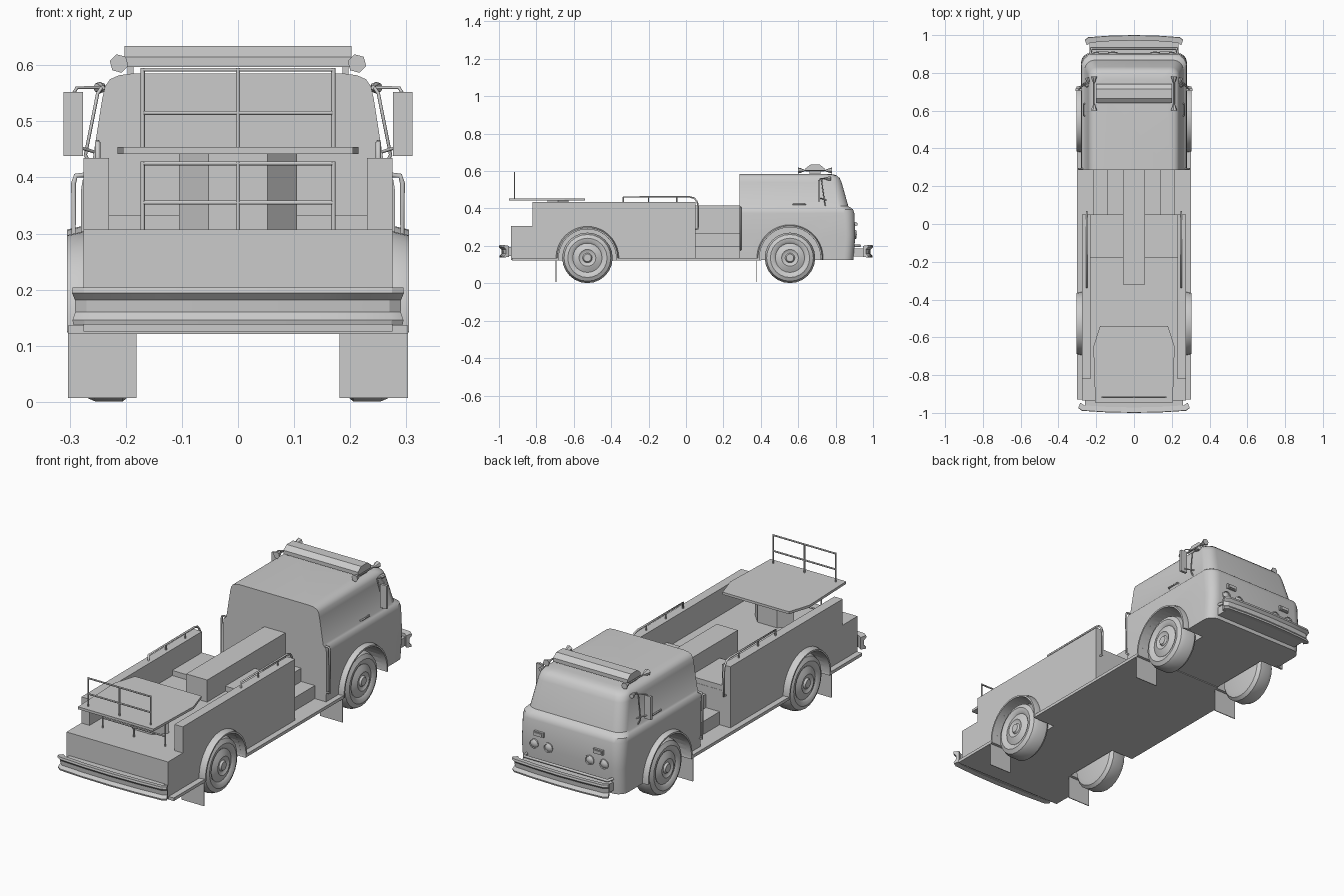
import bpy, bmesh
from math import sin, cos, pi, radians
from mathutils import Vector


def finish(name, bm, smooth=None):
    bmesh.ops.recalc_face_normals(bm, faces=bm.faces)
    me = bpy.data.meshes.new(name)
    bm.to_mesh(me)
    bm.free()
    ob = bpy.data.objects.new(name, me)
    bpy.context.collection.objects.link(ob)
    if smooth:
        shade(ob, smooth)
    return ob


def shade(ob, angle):
    activate(ob)
    bpy.ops.object.shade_smooth_by_angle(angle=radians(angle))


def activate(ob):
    bpy.ops.object.select_all(action='DESELECT')
    ob.select_set(True)
    bpy.context.view_layer.objects.active = ob


def loft(name, rings, smooth=None):
    bm = bmesh.new()
    vs = [[bm.verts.new(p) for p in r] for r in rings]
    n = len(rings[0])
    for a, b in zip(vs, vs[1:]):
        for i in range(n):
            j = (i + 1) % n
            bm.faces.new((a[i], a[j], b[j], b[i]))
    bm.faces.new(vs[0])
    bm.faces.new(vs[-1])
    return finish(name, bm, smooth)


def box(name, x0, x1, y0, y1, z0, z1):
    return loft(name, [[(x0, y0, z), (x1, y0, z), (x1, y1, z), (x0, y1, z)] for z in (z0, z1)])


def lathe(name, centre, axis, profile, n=24, smooth=35):
    # profile is (distance along axis, radius)
    d = Vector(axis).normalized()
    u = d.orthogonal().normalized()
    v = d.cross(u)
    c = Vector(centre)
    return loft(name, [[c + d * h + r * (u * cos(2 * pi * i / n) + v * sin(2 * pi * i / n))
                        for i in range(n)] for h, r in profile], smooth)


def tube(name, pts, r=0.004, sides=8):
    cu = bpy.data.curves.new(name, 'CURVE')
    cu.dimensions = '3D'
    cu.bevel_depth = r
    cu.bevel_resolution = sides // 4 - 1
    cu.use_fill_caps = True
    sp = cu.splines.new('POLY')
    sp.points.add(len(pts) - 1)
    for p, q in zip(sp.points, pts):
        p.co = (*q, 1)
    ob = bpy.data.objects.new(name, cu)
    bpy.context.collection.objects.link(ob)
    activate(ob)
    bpy.ops.object.convert(target='MESH')
    return bpy.context.object


AXLES = ((0.556, 0.175), (-0.527, 0.165))   # wheel centre y, arch radius
AZ = 0.136

# Cab: stacked rounded outlines, flat at the back
def cab_ring(z, hw, yf, r, back=0.285):
    ring = [(-hw, back, z), (hw, back, z)]
    for sx, a0 in ((1, 0), (-1, 90)):
        for k in range(7):
            a = radians(a0 + 15 * k)
            ring.append((sx * (hw - r) + r * cos(a), yf - r + r * sin(a), z))
    return ring

cab = loft('cab', [cab_ring(*s) for s in (
    (0.125, 0.278, 0.895, 0.05), (0.25, 0.28, 0.905, 0.05), (0.375, 0.28, 0.9, 0.055),
    (0.395, 0.277, 0.893, 0.055), (0.405, 0.268, 0.88, 0.055), (0.412, 0.262, 0.868, 0.055),
    (0.54, 0.242, 0.832, 0.05), (0.562, 0.237, 0.822, 0.05), (0.575, 0.228, 0.808, 0.05),
    (0.582, 0.212, 0.79, 0.05), (0.585, 0.19, 0.765, 0.05))], 35)

# Body base, floor lip and crew steps
base = box('body_base', -0.275, 0.275, -0.935, 0.05, 0.125, 0.307)
lip = box('floor_lip', -0.303, 0.303, -0.93, 0.4, 0.121, 0.136)
box('step_lower', -0.217, 0.217, 0.045, 0.29, 0.13, 0.2)
box('step_upper', -0.143, 0.143, 0.045, 0.29, 0.13, 0.265)
box('centre_box', -0.057, 0.057, -0.32, 0.29, 0.2, 0.415)

# Wheel wells cut from body, lip and cab
for i, (y, R) in enumerate(AXLES):
    for s in (-1, 1):
        cut = lathe('well_cutter', (0, y, AZ), (1, 0, 0), [(s * 0.18, R - 0.012), (s * 0.4, R - 0.012)], 40, None)
        cut.hide_render = True
        for ob in ((cab, lip) if i == 0 else (base, lip)):
            activate(ob)
            m = ob.modifiers.new('well', 'BOOLEAN')
            m.operation = 'DIFFERENCE'
            m.solver = 'EXACT'
            m.object = cut
            # wells must be the first modifier, before smoothing
            ob.modifiers.move(len(ob.modifiers) - 1, 0)
            bpy.ops.object.modifier_apply(modifier=m.name)
        bpy.data.objects.remove(cut)

wheel_profile = [(0.185, 0.001), (0.185, 0.1), (0.19, 0.122), (0.205, 0.135), (0.255, 0.135),
                 (0.278, 0.125), (0.288, 0.105), (0.285, 0.088), (0.277, 0.078), (0.288, 0.055),
                 (0.291, 0.045), (0.284, 0.034), (0.284, 0.026), (0.293, 0.02), (0.293, 0.001)]
for s in (-1, 1):
    for y, R in AXLES:
        # Wheel, fender arch and mud flap
        lathe('wheel', (0, y, 0.136), (s, 0, 0), wheel_profile, 24)
        rings = []
        for k in range(25):
            a = radians(-4 + 188 * k / 24)
            rings.append([(s * x, y + r * cos(a), AZ + r * sin(a)) for x, r in
                          ((0.262, R - 0.012), (0.305, R - 0.012), (0.305, R - 0.004), (0.275, R + 0.003), (0.262, R))])
        loft('fender', rings, 30)
        yf = y - R - 0.003
        box('mud_flap', *sorted((s * 0.181, s * 0.303)), yf - 0.002, yf + 0.002, 0.007, 0.123)

    # Side wall, seat and grab rail
    box('side_wall', *sorted((s * 0.23, s * 0.275)), -0.82, 0.05, 0.306, 0.435)
    box('crew_seat', *sorted((s * 0.056, s * 0.231)), -0.18, 0.049, 0.3, 0.332)
    x = s * 0.25
    tube('side_rail', [(x, -0.335, 0.43), (x, -0.335, 0.462), (x, 0.02, 0.462), (x, 0.045, 0.455), (x, 0.06, 0.435),
                       (x, 0.065, 0.41), (x, 0.065, 0.29), (x, 0.045, 0.29)], 0.005)
    for y in (-0.2, -0.05):
        tube('rail_post', [(x, y, 0.43), (x, y, 0.462)], 0.004)

    # Vertical handle behind the door, and door handle
    tube('cab_handle', [(s * 0.27, 0.292, 0.405), (s * 0.289, 0.292, 0.403), (s * 0.293, 0.292, 0.39),
                        (s * 0.293, 0.292, 0.18), (s * 0.275, 0.292, 0.18)], 0.005)
    tube('door_handle', [(s * 0.255, 0.57, 0.42), (s * 0.267, 0.575, 0.422), (s * 0.267, 0.635, 0.422),
                         (s * 0.255, 0.64, 0.42)], 0.004)

    # Mirror with arms and strut
    box('mirror', *sorted((s * 0.276, s * 0.311)), 0.705, 0.717, 0.438, 0.552)
    tube('mirror_arm', [(s * 0.238, 0.75, 0.56), (s * 0.287, 0.72, 0.56), (s * 0.293, 0.711, 0.55)], 0.003)
    tube('mirror_arm', [(s * 0.255, 0.75, 0.445), (s * 0.293, 0.711, 0.457)], 0.003)
    tube('mirror_strut', [(s * 0.243, 0.73, 0.56), (s * 0.25, 0.725, 0.55), (s * 0.272, 0.74, 0.44),
                          (s * 0.26, 0.745, 0.415)], 0.003)
    lathe('marker_lamp', (s * 0.245, 0.76, 0.56), (s * 0.2, 1, 0), [(-0.02, 0.004), (0, 0.01), (0.015, 0.01)], 8)

    # Headlamps and indicators
    for hx in (0.112, 0.19):
        lathe('headlamp', (s * hx, 0.895, 0.262), (0, 1, 0),
              [(0, 0.024), (0.014, 0.024), (0.016, 0.02), (0.012, 0.018), (0.017, 0.01), (0.018, 0.001)], 16)
    box('indicator', *sorted((s * 0.135, s * 0.187)), 0.89, 0.912, 0.305, 0.328)
    box('indicator_lens', *sorted((s * 0.142, s * 0.18)), 0.9, 0.916, 0.31, 0.323)

    # Roof horns and light bar feet
    lathe('roof_horn', (s * 0.212, 0.69, 0.603), (0, 1, 0),
          [(-0.09, 0.017), (-0.075, 0.012), (-0.055, 0.004), (0.055, 0.004), (0.075, 0.012), (0.09, 0.017)], 6, None)
    box('light_bar_foot', *sorted((s * 0.186, s * 0.197)), 0.66, 0.72, 0.575, 0.602)

# Light bar on the roof
loft('light_bar', [[(x, 0.64, 0.597), (x, 0.74, 0.597), (x, 0.74, 0.615), (x, 0.715, 0.634), (x, 0.665, 0.634),
                    (x, 0.64, 0.615)] for x in (-0.202, 0.202)])


# Channel bumpers swept along a bowed outline
def bumper(name, side, hw, y_end):
    rings = []
    for x, dy in ((-1, 0), (-0.93, 0.014), (-0.5, 0.022), (0, 0.025), (0.5, 0.022), (0.93, 0.014), (1, 0)):
        prof = ((-0.015, 0.2), (0.012, 0.204), (0.014, 0.194), (0.002, 0.182), (0.0, 0.16),
                (0.012, 0.146), (0.01, 0.138), (-0.015, 0.142))
        rings.append([(x * (hw + 0.4 * d), side * (y_end + dy + d - 0.002), z) for d, z in prof])
    return loft(name, rings, 25)

bumper('rear_bumper', -1, 0.29, 0.963)
bumper('front_bumper', 1, 0.255, 0.963)
box('rear_bumper_mount', -0.26, 0.26, -0.972, -0.93, 0.145, 0.195)
box('front_bumper_mount', -0.235, 0.235, 0.88, 0.975, 0.143, 0.185)
tube('front_bumper_bar', [(-0.235, 0.89, 0.2), (-0.225, 0.93, 0.2), (0.225, 0.93, 0.2), (0.235, 0.89, 0.2)], 0.007)

# Rear platform on a six-sided pedestal
outline = ((-0.205, -0.947), (0.205, -0.947), (0.215, -0.65), (0.18, -0.54), (-0.18, -0.54), (-0.215, -0.65))
loft('platform', [[(x, y, z) for x, y in outline] for z in (0.442, 0.454)])
loft('pedestal', [[(0.105 * cos(k * pi / 3), -0.685 + 0.065 * sin(k * pi / 3), z) for k in range(6)]
                  for z in (0.3, 0.444)])

# Railings above and below the platform
for y, z0, z1, z2 in ((-0.917, 0.45, 0.515, 0.595), (-0.805, 0.3, 0.355, 0.428)):
    for x in (-0.17, 0, 0.17):
        tube('railing_post', [(x, y, z0), (x, y, z2)], 0.004)
    for z in (z1, z2 - 0.003):
        tube('railing_bar', [(-0.17, y, z), (0.17, y, z)], 0.004)
